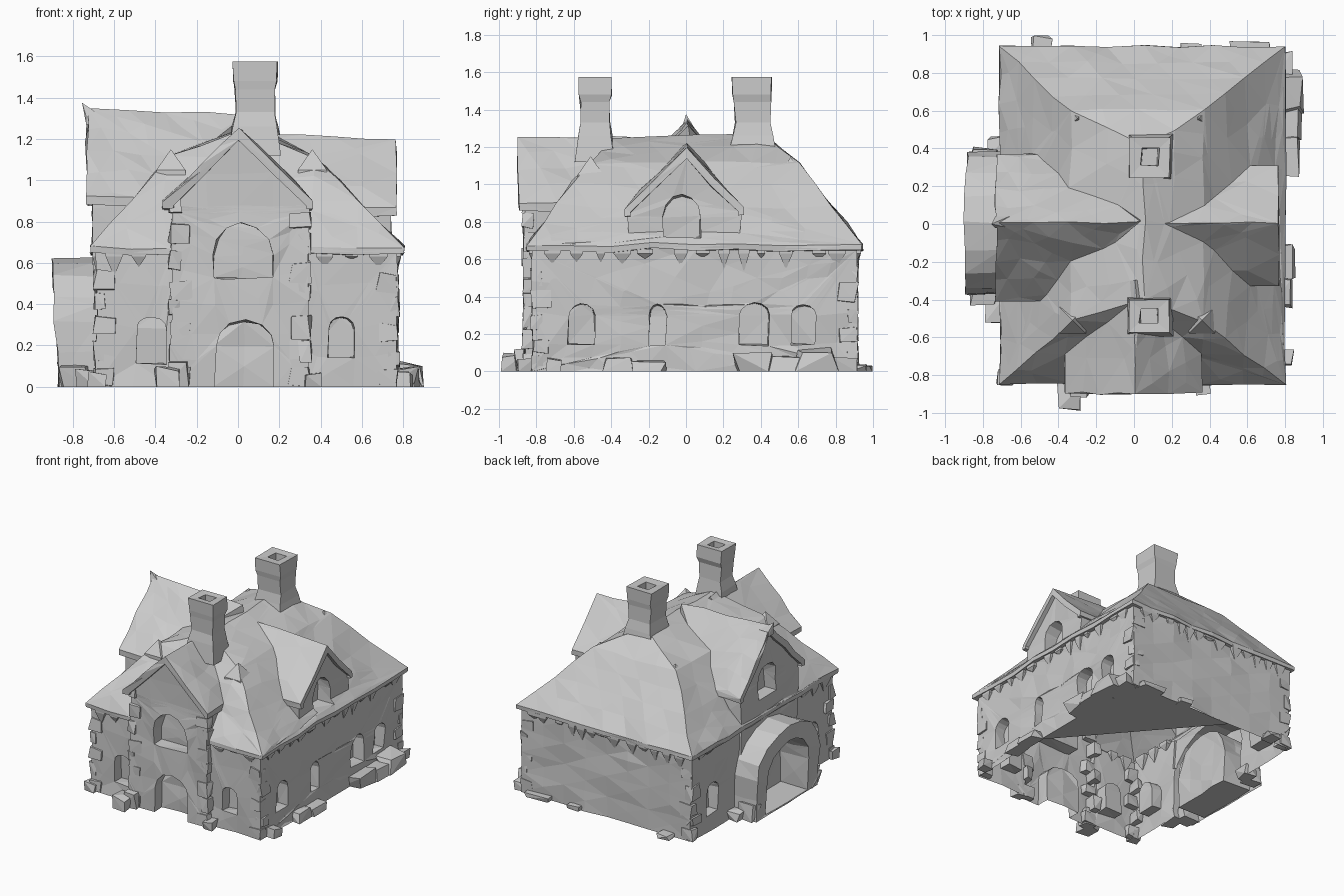
import bpy, bmesh, math, random
from mathutils import Vector, noise

if "Cube" in bpy.data.objects:
    bpy.data.objects.remove(bpy.data.objects["Cube"])

random.seed(4)


def to_object(bm, name):
    bmesh.ops.recalc_face_normals(bm, faces=bm.faces)
    me = bpy.data.meshes.new(name)
    bm.to_mesh(me)
    bm.free()
    ob = bpy.data.objects.new(name, me)
    bpy.context.collection.objects.link(ob)
    return ob


def add_hull(bm, pts):
    vs = [bm.verts.new(p) for p in pts]
    out = bmesh.ops.convex_hull(bm, input=vs)
    junk = [g for g in out["geom_interior"] + out["geom_unused"]
            if isinstance(g, bmesh.types.BMVert)]
    bmesh.ops.delete(bm, geom=list(set(junk)), context='VERTS')


def hull(name, pts):
    bm = bmesh.new()
    add_hull(bm, pts)
    bmesh.ops.dissolve_limit(bm, angle_limit=0.01, verts=bm.verts, edges=bm.edges)
    return to_object(bm, name)


def prism(name, prof, axis, a, b):
    """Convex profile of (u, z) points, stretched along x or y from a to b."""
    put = (lambda u, z, w: (w, u, z)) if axis == 'x' else (lambda u, z, w: (u, w, z))
    return hull(name, [put(u, z, w) for w in (a, b) for u, z in prof])


def arch(u0, u1, z0, z1, rise, n=6):
    c, r = (u0 + u1) / 2, (u1 - u0) / 2
    top = [(c + r * math.cos(math.pi * i / n), z1 - rise + rise * math.sin(math.pi * i / n))
           for i in range(n + 1)]
    return [(u0, z0), (u1, z0)] + top


def box(x0, x1, y0, y1, z0, z1):
    return [(x, y, z) for x in (x0, x1) for y in (y0, y1) for z in (z0, z1)]


def boolean(target, tool, op):
    m = target.modifiers.new("join", 'BOOLEAN')
    m.operation, m.object, m.solver = op, tool, 'EXACT'
    bpy.context.view_layer.objects.active = target
    bpy.ops.object.modifier_apply(modifier=m.name)
    bpy.data.objects.remove(tool, do_unlink=True)


# main walls
house = hull("cottage_walls_and_roof", box(-0.685, 0.77, -0.82, 0.915, 0, 0.66))

parts = []
# main hipped roof: eave slab, steep lower slope, flatter cap
parts.append(hull("main_roof", box(-0.71, 0.80, -0.85, 0.94, 0.645, 0.675)
                  + [(x, y, 1.115) for x in (-0.335, 0.37) for y in (-0.52, 0.6)]
                  + [(0.05, -0.4, 1.25), (0.06, 0.42, 1.28)]))
# front gabled wing
parts.append(prism("front_wing", [(-0.32, 0), (0.34, 0), (0.34, 0.92), (0.01, 1.2), (-0.32, 0.92)],
                   'y', -0.865, -0.3))
parts.append(prism("front_wing_roof", [(-0.365, 0.86), (-0.365, 0.9), (0.01, 1.255),
                                       (0.36, 0.9), (0.36, 0.86)], 'y', -0.895, -0.3))


# side dormers whose roofs taper into the main roof
def dormer(name, wall_x, edge_x, y0, y1, eave, apex, mid_x, tip, base, inset):
    yc = 0.01
    parts.append(prism(name + "_wall", [(y0 + inset, base), (y1 - inset, base), (y1 - inset, eave - .01),
                                        (yc, apex - .08), (y0 + inset, eave - .01)],
                       'x', wall_x, mid_x * 0.6))
    pts = [(x, y, z) for x in (edge_x, mid_x) for y in (y0, y1) for z in (eave - .04, eave)]
    parts.append(hull(name + "_roof", pts + [(edge_x, yc, apex), tip, (tip[0], yc, eave)]))


dormer("left_dormer", -0.70, -0.73, -0.41, 0.37, 0.92, 1.35, -0.45, (0.03, 0.01, 1.315), 0.4, .04)
dormer("right_dormer", 0.735, 0.765, -0.33, 0.305, 0.87, 1.2, 0.5, (0.14, 0.0, 1.22), 0.66, .013)
# barrel porch on the left, leaning out slightly at the top
porch = prism("left_porch", arch(-0.37, 0.38, 0, 0.62, 0.3, 8), 'x', -0.9, -0.6)
for v in porch.data.vertices:
    if v.co.x < -0.8:
        v.co.x += 0.035 * (1 - v.co.z / 0.62)
parts.append(porch)
for p in parts:
    boolean(house, p, 'UNION')

# gable recesses, door, windows and porch arch
cuts = [
    prism("cut", [(-0.31, 0.84), (0.33, 0.84), (0.33, 0.875), (0.01, 1.19), (-0.31, 0.875)], 'y', -1, -0.865),
    prism("cut", [(-0.37, 0.86), (0.33, 0.86), (0.33, 0.9), (0.01, 1.28), (-0.37, 0.9)], 'x', -1, -0.70),
    prism("cut", [(-0.3, 0.82), (0.275, 0.82), (0.275, 0.85), (0.01, 1.14), (-0.3, 0.85)], 'x', 0.735, 1),
    prism("cut", arch(-0.115, 0.175, -0.05, 0.315, 0.12), 'y', -1, -0.76),
    prism("cut", arch(-0.12, 0.165, 0.53, 0.79, 0.15), 'y', -1, -0.76),
    prism("cut", arch(-0.49, -0.345, 0.11, 0.34, 0.06), 'y', -1, -0.73),
    prism("cut", arch(0.44, 0.565, 0.14, 0.34, 0.06), 'y', -1, -0.73),
    prism("cut", arch(-0.12, 0.075, 0.71, 0.945, 0.12), 'x', 0.63, 1),
    prism("cut", arch(-0.1, 0.11, 0.8, 1.05, 0.12), 'x', -1, -0.6),
    prism("cut", arch(-0.25, 0.26, 0.012, 0.5, 0.25, 8), 'x', -1, -0.63),
]
for y0, y1 in ((-0.63, -0.49), (-0.19, -0.105), (0.285, 0.44), (0.56, 0.69)):
    cuts.append(prism("cut", arch(y0, y1, 0.14, 0.355, 0.06), 'x', 0.68, 1))
for y0, y1 in ((-0.65, -0.51), (0.58, 0.73)):
    cuts.append(prism("cut", arch(y0, y1, 0.13, 0.36, 0.07), 'x', -1, -0.6))
for c in cuts:
    boolean(house, c, 'DIFFERENCE')

# open underside, then rough up the shell into uneven flat facets
bm = bmesh.new()
bm.from_mesh(house.data)
bmesh.ops.delete(bm, geom=[f for f in bm.faces if all(v.co.z < 0.002 for v in f.verts)], context='FACES')
bmesh.ops.triangulate(bm, faces=bm.faces)
for _ in range(3):
    bmesh.ops.subdivide_edges(bm, edges=[e for e in bm.edges if e.calc_length() > 0.25], cuts=1)
    bmesh.ops.triangulate(bm, faces=bm.faces)
for v in bm.verts:
    d = noise.noise_vector(v.co * 6) * 0.018
    if v.co.z < 0.02:
        d.z = 0
    v.co += d
bm.to_mesh(house.data)
bm.free()

# partial floor under the back right corner
bm = bmesh.new()
bm.faces.new([bm.verts.new(p) for p in ((0.765, 0.91, 0.003), (0.765, -0.13, 0.003), (-0.13, 0.91, 0.003))])
to_object(bm, "floor_patch")


# flared chimneys with sunken flues
def chimney(name, cx, cy, hx, hy, base):
    bm = bmesh.new()
    rings = []
    for z, s in ((base, 1.2), (1.26, 1.0), (1.33, 0.86), (1.44, 0.9), (1.48, 0.98), (1.575, 1.0),
                 (1.57, 0.45), (1.46, 0.4)):
        rings.append([bm.verts.new((cx + sx * hx * s + random.uniform(-.006, .006),
                                    cy + sy * hy * s + random.uniform(-.006, .006), z))
                      for sx, sy in ((-1, -1), (1, -1), (1, 1), (-1, 1))])
    for a, b in zip(rings, rings[1:]):
        for i in range(4):
            j = (i + 1) % 4
            bm.faces.new((a[i], a[j], b[j], b[i]))
    bm.faces.new(rings[-1])
    return to_object(bm, name)


chimney("front_chimney", 0.08, -0.485, 0.108, 0.088, 1.12)
chimney("back_chimney", 0.085, 0.355, 0.106, 0.106, 1.16)


def stone(bm, c, s):
    """Rough block: a jittered box kept above the ground."""
    pts = []
    for sx in (-1, 1):
        for sy in (-1, 1):
            for sz in (-1, 1):
                k = [random.uniform(.6, 1.0) for _ in range(3)]
                pts.append((c[0] + sx * s[0] * k[0], c[1] + sy * s[1] * k[1],
                            max(0, c[2] + sz * s[2] * k[2])))
    add_hull(bm, pts)


# rubble along the foot of the walls: x, y, half sizes
bm = bmesh.new()
for x, y, rx, ry, h in ((-0.35, -0.92, .07, .08, .08), (-0.29, -0.87, .06, .05, .1),
                        (0.36, -0.86, .05, .05, .06), (0.8, -0.71, .05, .05, .06),
                        (0.79, -0.36, .06, .09, .06), (0.8, -0.2, .06, .1, .05),
                        (0.8, 0.36, .08, .12, .08), (0.81, 0.55, .08, .12, .07),
                        (0.82, 0.7, .08, .12, .1), (0.79, 0.84, .05, .08, .06),
                        (-0.49, 0.94, .06, .06, .03), (0.3, 0.92, .06, .04, .03),
                        (0.62, 0.92, .12, .05, .03), (-0.79, -0.37, .08, .07, .1),
                        (-0.73, -0.44, .06, .09, .07), (-0.8, 0.36, .08, .05, .1),
                        (-0.72, 0.4, .06, .07, .06), (-0.68, -0.81, .05, .05, .06)):
    stone(bm, (x, y, h * 0.3), (rx, ry, h))
to_object(bm, "base_rubble")

# corner stones, mostly sunk into the walls and wing
bm = bmesh.new()
for cx, cy, top, dx, dy in ((-0.68, -0.81, .62, 1, 1), (0.76, -0.81, .62, -1, 1),
                            (-0.68, 0.9, .62, 1, -1), (0.76, 0.9, .62, -1, -1),
                            (-0.315, -0.855, .88, 1, 1), (0.335, -0.855, .88, -1, 1)):
    z, long_x = 0.05, True
    while z < top:
        h = random.uniform(.04, .07)
        sx, sy = (.06, .035) if long_x else (.035, .06)
        stone(bm, (cx + dx * (sx - .025), cy + dy * (sy - .025), z), (sx, sy, h))
        z += h * random.uniform(1.8, 2.6)
        long_x = not long_x
to_object(bm, "corner_stones")

# ragged wedges hanging under the eaves
bm = bmesh.new()


def wedge(x, y, along_x):
    w, d, h = random.uniform(.02, .05), 0.025, random.uniform(.03, .12)
    a, b = (w, d) if along_x else (d, w)
    add_hull(bm, box(x - a, x + a, y - b, y + b, .63, .655) + [(x, y, .65 - h)])


for i in range(13):
    t = (i + random.uniform(.1, .9)) / 13
    wedge(0.765, -0.8 + 1.7 * t, False)
    wedge(-0.66 + 1.4 * t, 0.91, True)
    if abs(-0.8 + 1.7 * t) > 0.42:
        wedge(-0.68, -0.8 + 1.7 * t, False)
for x in (-0.6, -0.48, 0.42, 0.55, 0.68):
    wedge(x, -0.815, True)
to_object(bm, "eave_wedges")

# raised hip peaks and the spike on the left gable
bm = bmesh.new()
for x, y, z, r in ((-0.325, -0.51, 1.15, .07), (0.36, -0.51, 1.15, .07),
                   (-0.3, 0.56, 1.145, .07), (0.345, 0.56, 1.145, .07)):
    add_hull(bm, box(x - r, x + r, y - r, y + r, z - .18, z - .1) + [(x, y, z)])
add_hull(bm, box(-.735, -.66, -.02, .04, 1.27, 1.31) + [(-.755, 0, 1.375)])
to_object(bm, "roof_peaks")
